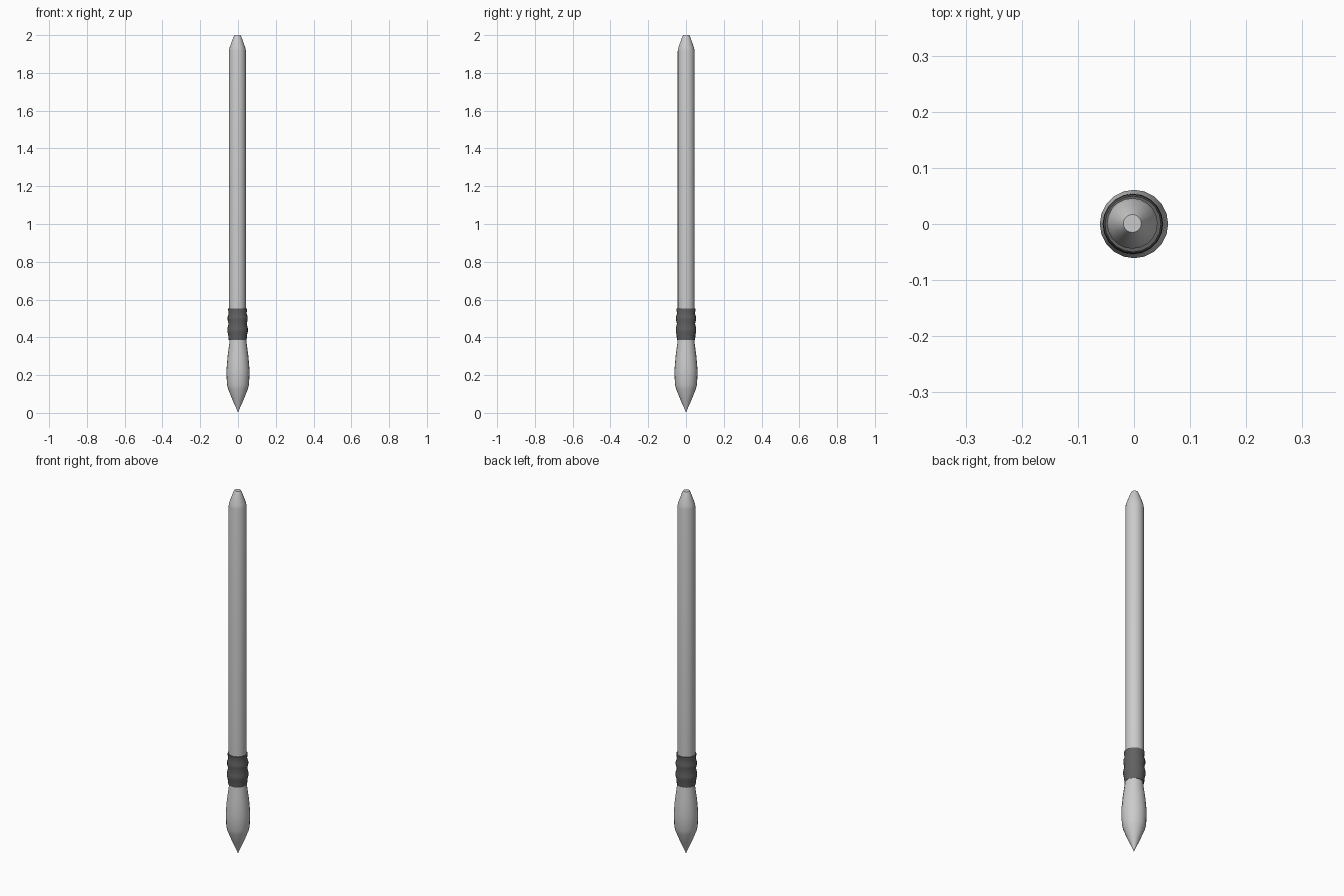
import bpy, bmesh, math

if "Cube" in bpy.data.objects:
    bpy.data.objects.remove(bpy.data.objects["Cube"])

SIDES = 20

def lathe(name, profile, cx=0.0, cy=0.0, angle=40):
    """Revolve (radius, z) points about a vertical axis; radius 0 closes an end."""
    bm = bmesh.new()
    rings = []
    for r, z in profile:
        if r == 0:
            rings.append([bm.verts.new((cx, cy, z))])
        else:
            rings.append([bm.verts.new((cx + r * math.cos(2 * math.pi * i / SIDES),
                                        cy + r * math.sin(2 * math.pi * i / SIDES), z))
                          for i in range(SIDES)])
    for a, b in zip(rings, rings[1:]):
        for i in range(SIDES):
            j = (i + 1) % SIDES
            if len(a) == 1:
                bm.faces.new((a[0], b[j], b[i]))
            elif len(b) == 1:
                bm.faces.new((a[i], a[j], b[0]))
            else:
                bm.faces.new((a[i], a[j], b[j], b[i]))
    bmesh.ops.recalc_face_normals(bm, faces=bm.faces)
    mesh = bpy.data.meshes.new(name)
    bm.to_mesh(mesh)
    bm.free()
    obj = bpy.data.objects.new(name, mesh)
    bpy.context.collection.objects.link(obj)
    bpy.ops.object.select_all(action='DESELECT')
    obj.select_set(True)
    bpy.context.view_layer.objects.active = obj
    bpy.ops.object.shade_smooth_by_angle(angle=math.radians(angle))
    return obj

# Bristle head, bulging then drawn to a point
lathe("bristles", [(0, 0.0), (0.005, 0.015), (0.03, 0.07), (0.053, 0.128), (0.058, 0.15),
                   (0.061, 0.2), (0.061, 0.23), (0.055, 0.30), (0.047, 0.36),
                   (0.043, 0.395), (0, 0.395)])

# Ridged metal ferrule
ferrule = lathe("ferrule", [(0, 0.385), (0.047, 0.385), (0.049, 0.40), (0.050, 0.415),
                            (0.054, 0.43), (0.054, 0.447), (0.048, 0.472),
                            (0.053, 0.493), (0.053, 0.508), (0.047, 0.527),
                            (0.050, 0.543), (0.050, 0.553), (0, 0.553)],
                cx=-0.002, angle=50)
metal = bpy.data.materials.new("dark_metal")
metal.diffuse_color = (0.12, 0.12, 0.12, 1)
metal.use_nodes = True
metal.node_tree.nodes["Principled BSDF"].inputs["Base Color"].default_value = metal.diffuse_color
ferrule.data.materials.append(metal)

# Long straight handle with a tapered end
lathe("handle", [(0, 0.54), (0.045, 0.54), (0.045, 1.915), (0.041, 1.935),
                 (0.022, 1.988), (0.016, 2.0), (0, 2.0)], cx=-0.003, cy=0.001, angle=30)
